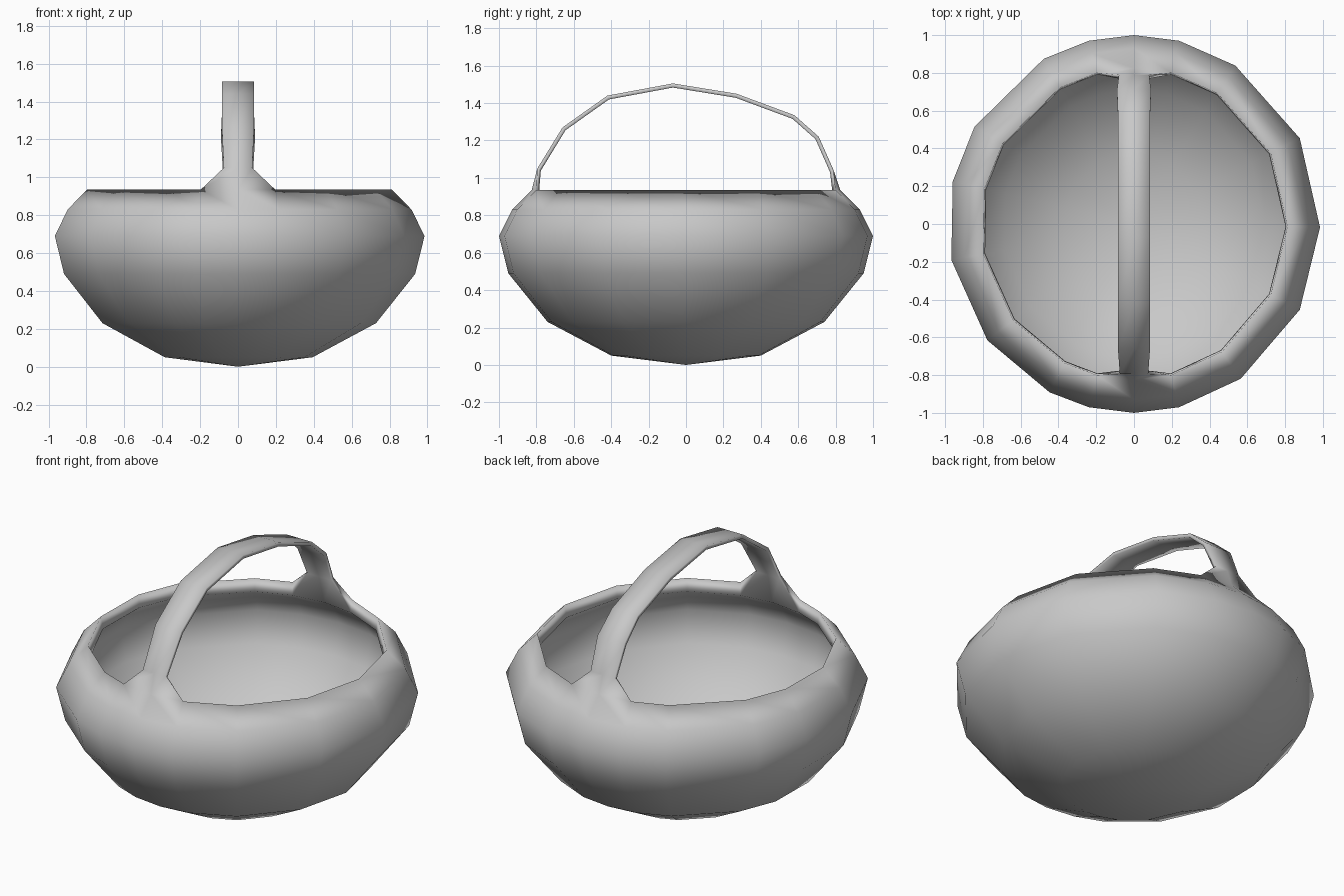
import bpy, bmesh, math
from mathutils import Vector

cube = bpy.data.objects.get("Cube")
if cube:
    bpy.data.objects.remove(cube, do_unlink=True)

# Single plain colour
grey = bpy.data.materials.new("plain_grey")
grey.use_nodes = True
colour = (0.58, 0.58, 0.58, 1)
grey.diffuse_color = colour
grey.node_tree.nodes["Principled BSDF"].inputs["Base Color"].default_value = colour

# Slightly irregular column angles around the bowl; the handle sits on the
# columns at 76, 90, 104 and on their opposites
angles = [104, 90, 76, 57, 27, -1, -27, -55, -76, -90, -104,
          -117, -142, -169, -193, -211, -241]
# Bowl wall as (radius, height): up the outside, over the rim, down the inside
outside = [(0.4, 0.05), (0.74, 0.23), (0.95, 0.49), (1.0, 0.69), (0.93, 0.83), (0.825, 0.935)]
inside = [(0.815, 0.86), (0.9, 0.79), (0.965, 0.68), (0.92, 0.5), (0.71, 0.25), (0.38, 0.075)]
RIM = len(outside) - 1

bm = bmesh.new()


def ring(radius, height):
    """One loop of bowl vertices."""
    return [bm.verts.new((0.985 * radius * math.cos(math.radians(a)),
                          radius * math.sin(math.radians(a)), height))
            for a in angles]


def bridge(a, b, skip=()):
    """Join two closed loops with quads."""
    n = len(a)
    for i in range(n):
        if i not in skip:
            j = (i + 1) % n
            bm.faces.new((a[i], a[j], b[j], b[i]))


def cap(loop, height):
    """Close a loop with a fan to a centre point."""
    centre = bm.verts.new((0, 0, height))
    for i, v in enumerate(loop):
        bm.faces.new((v, loop[(i + 1) % len(loop)], centre))


# Bowl, left open on the rim where the handle grows out of it
rings = [ring(r, z) for r, z in outside + inside]
back = [angles.index(a) for a in (76, 90, 104)]
front = [angles.index(a) for a in (-76, -90, -104)]
open_rim = {angles.index(a) for a in (104, 90, -76, -90)}
for k in range(len(rings) - 1):
    bridge(rings[k], rings[k + 1], open_rim if k == RIM else ())
cap(rings[0], 0.0)
cap(rings[-1], 0.03)


def handle_foot(columns):
    """Rim opening as a loop matching the handle section."""
    return ([rings[RIM][c] for c in columns]
            + [rings[RIM + 1][c] for c in reversed(columns)])


# Handle path from back to front as (y, z, half width)
path = [(0.79, 1.04, 0.08), (0.71, 1.22, 0.09), (0.58, 1.335, 0.085),
        (0.27, 1.45, 0.085), (-0.07, 1.505, 0.085), (-0.42, 1.44, 0.085),
        (-0.66, 1.27, 0.085), (-0.795, 1.05, 0.075)]
points = [Vector((0, y, z)) for y, z, w in path]
loops = [handle_foot(back)]
for i, (y, z, w) in enumerate(path):
    along = points[min(i + 1, len(path) - 1)] - points[max(i - 1, 0)]
    inward = Vector((1, 0, 0)).cross(along).normalized()
    if inward.dot(points[i] - Vector((0, 0, 0.7))) > 0:
        inward.negate()
    under = points[i] + inward * 0.022
    loops.append([bm.verts.new((x, p.y, p.z))
                  for p, xs in ((points[i], (w, 0, -w)), (under, (-w, 0, w)))
                  for x in xs])
loops.append(handle_foot(front))
for a, b in zip(loops, loops[1:]):
    bridge(a, b)

bmesh.ops.recalc_face_normals(bm, faces=bm.faces)
for f in bm.faces:
    f.smooth = True

mesh = bpy.data.meshes.new("handled_basket")
bm.to_mesh(mesh)
bm.free()
mesh.materials.append(grey)
basket = bpy.data.objects.new("handled_basket", mesh)
bpy.context.collection.objects.link(basket)
